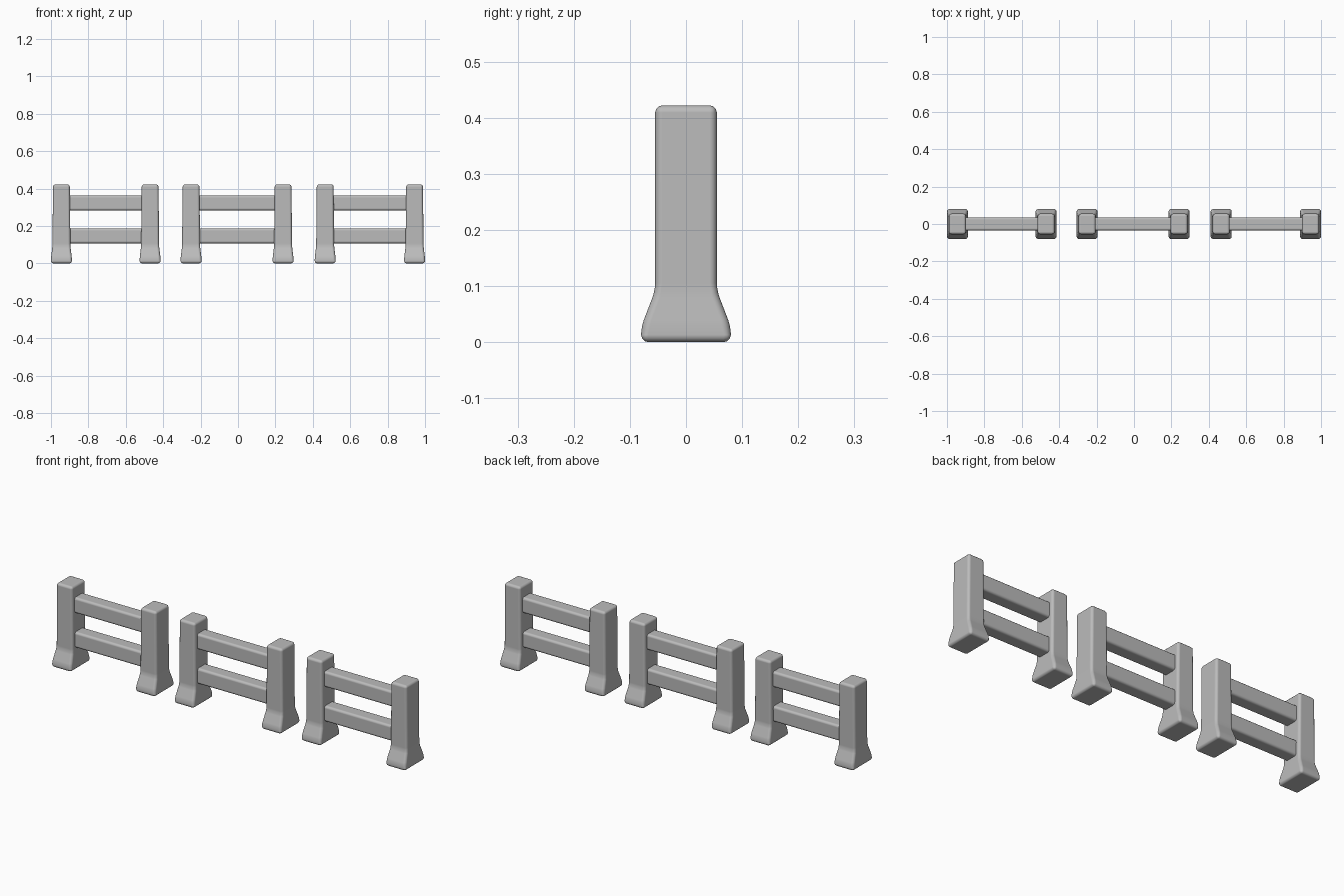
import bpy
import bmesh

cube = bpy.data.objects.get("Cube")
if cube:
    bpy.data.objects.remove(cube, do_unlink=True)

# Single stone grey material
GREY = (0.5, 0.5, 0.5, 1.0)
stone = bpy.data.materials.new("stone_grey")
stone.use_nodes = True
stone.diffuse_color = GREY
stone.node_tree.nodes["Principled BSDF"].inputs["Base Color"].default_value = GREY
stone.node_tree.nodes["Principled BSDF"].inputs["Roughness"].default_value = 0.7


def finish(name, bm, location, bevel):
    """Turn a bmesh into a rounded, smooth shaded object."""
    bmesh.ops.recalc_face_normals(bm, faces=bm.faces)
    mesh = bpy.data.meshes.new(name)
    bm.to_mesh(mesh)
    bm.free()
    mesh.materials.append(stone)
    mesh.shade_smooth()
    obj = bpy.data.objects.new(name, mesh)
    obj.location = location
    bpy.context.collection.objects.link(obj)
    mod = obj.modifiers.new("rounded_edges", 'BEVEL')
    mod.width = bevel
    mod.segments = 3
    mod.limit_method = 'NONE'
    mod.harden_normals = True


# Post outline: half width, half depth, height
POST_RINGS = [
    (0.056, 0.08, 0.0),
    (0.056, 0.08, 0.027),
    (0.048, 0.055, 0.092),
    (0.045, 0.055, 0.422),
]


def make_post(name, x):
    """Square post with a flared foot, lofted through rectangular rings."""
    bm = bmesh.new()
    rings = [[bm.verts.new((sx * w, sy * d, z))
              for sx, sy in ((-1, -1), (1, -1), (1, 1), (-1, 1))]
             for w, d, z in POST_RINGS]
    bm.faces.new(rings[0])
    bm.faces.new(rings[-1])
    for low, high in zip(rings, rings[1:]):
        for i in range(4):
            j = (i + 1) % 4
            bm.faces.new((low[i], low[j], high[j], high[i]))
    finish(name, bm, (x, 0, 0), 0.013)


def make_rail(name, x1, x2, z):
    """Horizontal bar whose ends are buried in the posts."""
    bm = bmesh.new()
    bmesh.ops.create_cube(bm, size=1)
    bmesh.ops.scale(bm, vec=(x2 - x1, 0.07, 0.08), verts=bm.verts)
    finish(name, bm, ((x1 + x2) / 2, 0, z), 0.012)


# Three fence sections, each with two posts and two rails
SECTIONS = {
    "right": (-0.944, -0.47),
    "middle": (-0.251, 0.241),
    "left": (0.466, 0.944),
}
for side, (x1, x2) in SECTIONS.items():
    make_post(side + "_section_right_post", x1)
    make_post(side + "_section_left_post", x2)
    make_rail(side + "_section_lower_rail", x1, x2, 0.147)
    make_rail(side + "_section_upper_rail", x1, x2, 0.323)
